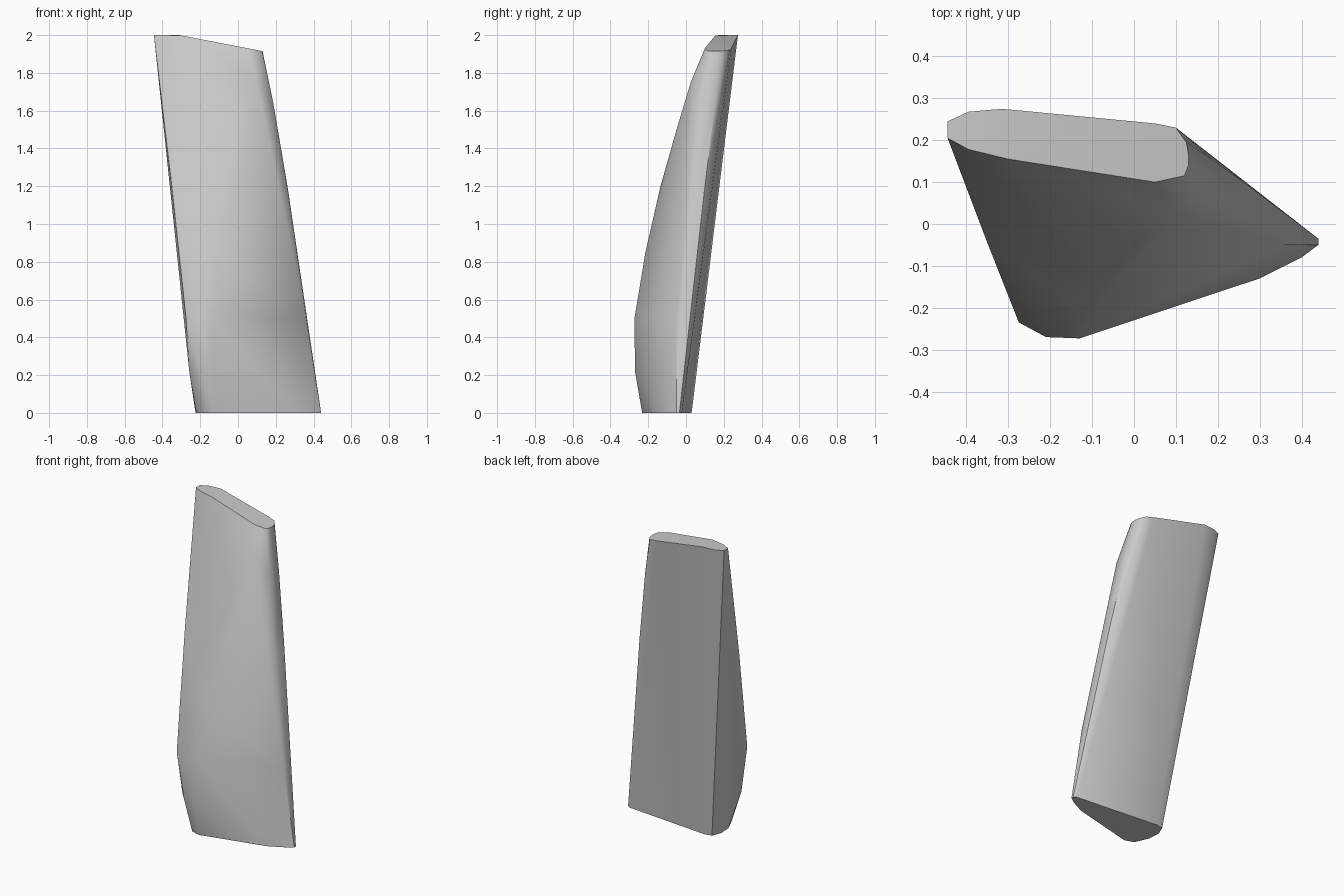
import bpy
import bmesh
import math

cube = bpy.data.objects.get("Cube")
if cube:
    bpy.data.objects.remove(cube, do_unlink=True)

# Foot outline, pointed at one end and rounded at the other
foot = [(.44, -.035), (.44, -.05), (.4, -.08), (.3, -.13), (-.12, -.232),
        (-.18, -.212), (-.22, -.12), (-.225, -.04), (-.2, .02), (-.15, .03), (.42, -.022)]

# Rounded slot outline of the slanted end
crown = [(-.445, .205), (-.445, .245), (-.395, .268), (-.315, .275), (.05, .24),
         (.1, .23), (.125, .195), (.13, .165), (.13, .14), (.12, .115),
         (.05, .1), (-.3, .155), (-.395, .178)]

# Swelling of the front ridge and the narrow side edge
swell = {
    .22: [(-.13, -.27), (-.2, -.266), (-.258, -.2)],
    .5: [(-.13, -.273), (-.21, -.27), (-.275, -.235), (.36, -.05), (.36, .022)],
    .85: [(-.11, -.215), (-.31, -.14)],
    1.2: [(-.08, -.135), (-.35, -.045), (.262, .03), (.262, .1)],
    1.5: [(.01, -.05)],
    1.65: [(.185, .06), (.185, .155)],
    1.75: [(.1, .025)],
}


def crown_height(x):
    return 2 - max(0, x + .31) * .193


points = [(x, y, 0) for x, y in foot]
points += [(x, y, crown_height(x)) for x, y in crown]
points += [(x, y, z) for z, ring in swell.items() for x, y in ring]

# Wrap the sections in one convex skin
bm = bmesh.new()
for p in points:
    bm.verts.new(p)
hull = bmesh.ops.convex_hull(bm, input=bm.verts[:])
loose = [v for v in bm.verts if not v.link_faces]
bmesh.ops.delete(bm, geom=loose, context='VERTS')
bmesh.ops.dissolve_limit(bm, angle_limit=math.radians(.5), verts=bm.verts[:], edges=bm.edges[:])
bmesh.ops.recalc_face_normals(bm, faces=bm.faces[:])

mesh = bpy.data.meshes.new("tapered_block")
bm.to_mesh(mesh)
bm.free()
block = bpy.data.objects.new("tapered_block", mesh)
bpy.context.collection.objects.link(block)

# Plain grey surface
grey = bpy.data.materials.new("grey")
grey.use_nodes = True
colour = (.6, .6, .6, 1)
grey.diffuse_color = colour
grey.node_tree.nodes["Principled BSDF"].inputs["Base Color"].default_value = colour
mesh.materials.append(grey)

# Soft sides with crisp end rims
bpy.ops.object.select_all(action='DESELECT')
block.select_set(True)
bpy.context.view_layer.objects.active = block
bpy.ops.object.shade_smooth_by_angle(angle=math.radians(30))
